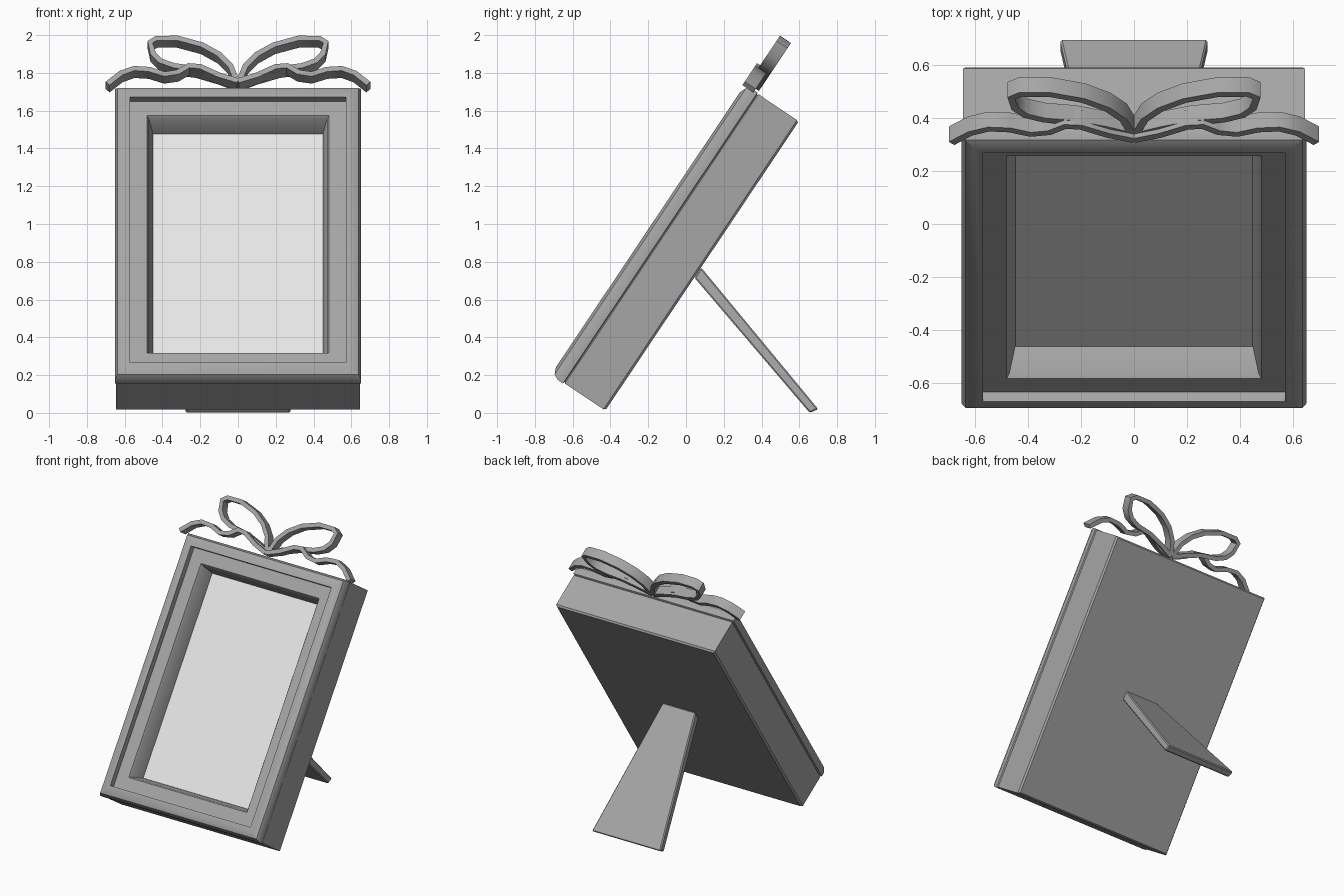
import bpy
import bmesh
from math import radians
from mathutils import Matrix, Vector

if "Cube" in bpy.data.objects:
    bpy.data.objects.remove(bpy.data.objects["Cube"])


def material(name, value):
    mat = bpy.data.materials.new(name)
    mat.use_nodes = True
    colour = (value, value, value, 1)
    mat.diffuse_color = colour
    mat.node_tree.nodes["Principled BSDF"].inputs["Base Color"].default_value = colour
    return mat


frame_grey = material("frame grey", 0.38)
picture_grey = material("pale picture grey", 0.8)

# Leaning space of the frame: x across, y up the frame, z out of its front
up = Vector((0, 0.556, 0.831)).normalized()
out = Vector((0, -up.z, up.y))
lean = Matrix.Translation((0, -0.43, 0.008)) @ Matrix(
    ((1, 0, 0), (0, up.y, out.y), (0, up.z, out.z))).to_4x4()


def finish(name, bm, mat, angle=30, matrix=lean):
    bmesh.ops.recalc_face_normals(bm, faces=bm.faces)
    bm.transform(matrix)
    mesh = bpy.data.meshes.new(name)
    bm.to_mesh(mesh)
    bm.free()
    obj = bpy.data.objects.new(name, mesh)
    bpy.context.collection.objects.link(obj)
    mesh.materials.append(mat)
    bpy.ops.object.select_all(action='DESELECT')
    bpy.context.view_layer.objects.active = obj
    obj.select_set(True)
    bpy.ops.object.shade_smooth_by_angle(angle=radians(angle))
    return obj


def skin(bm, rings):
    """Join four-point rings with quads and close both ends."""
    loops = [[bm.verts.new(p) for p in ring] for ring in rings]
    for a, b in zip(loops, loops[1:]):
        for i in range(4):
            j = (i + 1) % 4
            bm.faces.new((a[i], a[j], b[j], b[i]))
    bm.faces.new(loops[0])
    bm.faces.new(loops[-1])


HALF_WIDTH, LENGTH = 0.652, 1.853


def rectangle(inset, depth):
    x, low, high = HALF_WIDTH - inset, inset, LENGTH - inset
    return [(-x, low, depth), (x, low, depth), (x, high, depth), (-x, high, depth)]


# Frame body: inset and depth from the back, round the lip, down into the opening
profile = [(0.015, 0), (0.005, 0.012), (0.005, 0.257), (0.012, 0.262), (0, 0.267),
           (0, 0.3), (0.015, 0.33), (0.05, 0.345), (0.08, 0.345), (0.08, 0.3),
           (0.17, 0.3), (0.18, 0.285), (0.203, 0.172)]
bm = bmesh.new()
skin(bm, [rectangle(*p) for p in profile])
finish("frame", bm, frame_grey)

# Picture plate at the bottom of the opening
bm = bmesh.new()
skin(bm, [rectangle(0.203, 0.17), rectangle(0.203, 0.176)])
finish("picture", bm, picture_grey)

# Tapered back leg
bm = bmesh.new()
top, foot = 0.135, 0.28
skin(bm, [[(-top, 0.045, 0.715), (top, 0.045, 0.715), (top, 0.08, 0.77), (-top, 0.08, 0.77)],
          [(-foot, 0.655, 0), (foot, 0.655, 0), (foot, 0.7, 0.02), (-foot, 0.7, 0.02)]])
bmesh.ops.bevel(bm, geom=bm.edges[:], offset=0.007, segments=1, affect='EDGES')
finish("back_leg", bm, frame_grey, matrix=Matrix())

# Bow ribbons: x and height of each path, swept with a flat cross-section
loop_path = [(0.005, 1.735), (0.04, 1.82), (0.1, 1.88), (0.19, 1.93), (0.32, 1.965),
             (0.43, 1.965), (0.465, 1.945), (0.45, 1.885), (0.41, 1.845),
             (0.34, 1.82), (0.22, 1.805), (0.1, 1.77), (0.005, 1.735)]
tail_path = [(0, 1.74), (0.1, 1.77), (0.2, 1.815), (0.26, 1.82), (0.32, 1.785),
             (0.39, 1.775), (0.47, 1.8), (0.55, 1.805), (0.62, 1.78), (0.69, 1.725)]


def ribbon(name, path, side, depth, width=0.07, thickness=0.03):
    pts = [Vector((side * x, (z - 0.008 - out.z * depth) / up.z)) for x, z in path]
    rings = []
    for i, p in enumerate(pts):
        before = (p - pts[i - 1]).normalized() if i else Vector((0, 0))
        after = (pts[i + 1] - p).normalized() if i < len(pts) - 1 else Vector((0, 0))
        along = (before + after).normalized()
        n = Vector((-along.y, along.x)) * thickness / 2
        rings.append([(p.x + s * n.x, p.y + s * n.y, depth + t * width / 2)
                      for s, t in ((-1, -1), (1, -1), (1, 1), (-1, 1))])
    bm = bmesh.new()
    skin(bm, rings)
    finish(name, bm, frame_grey, 40)


for label, side in (("left", 1), ("right", -1)):
    ribbon("bow_loop_" + label, loop_path, side, 0.3)
    ribbon("bow_tail_" + label, tail_path, side, 0.32)
